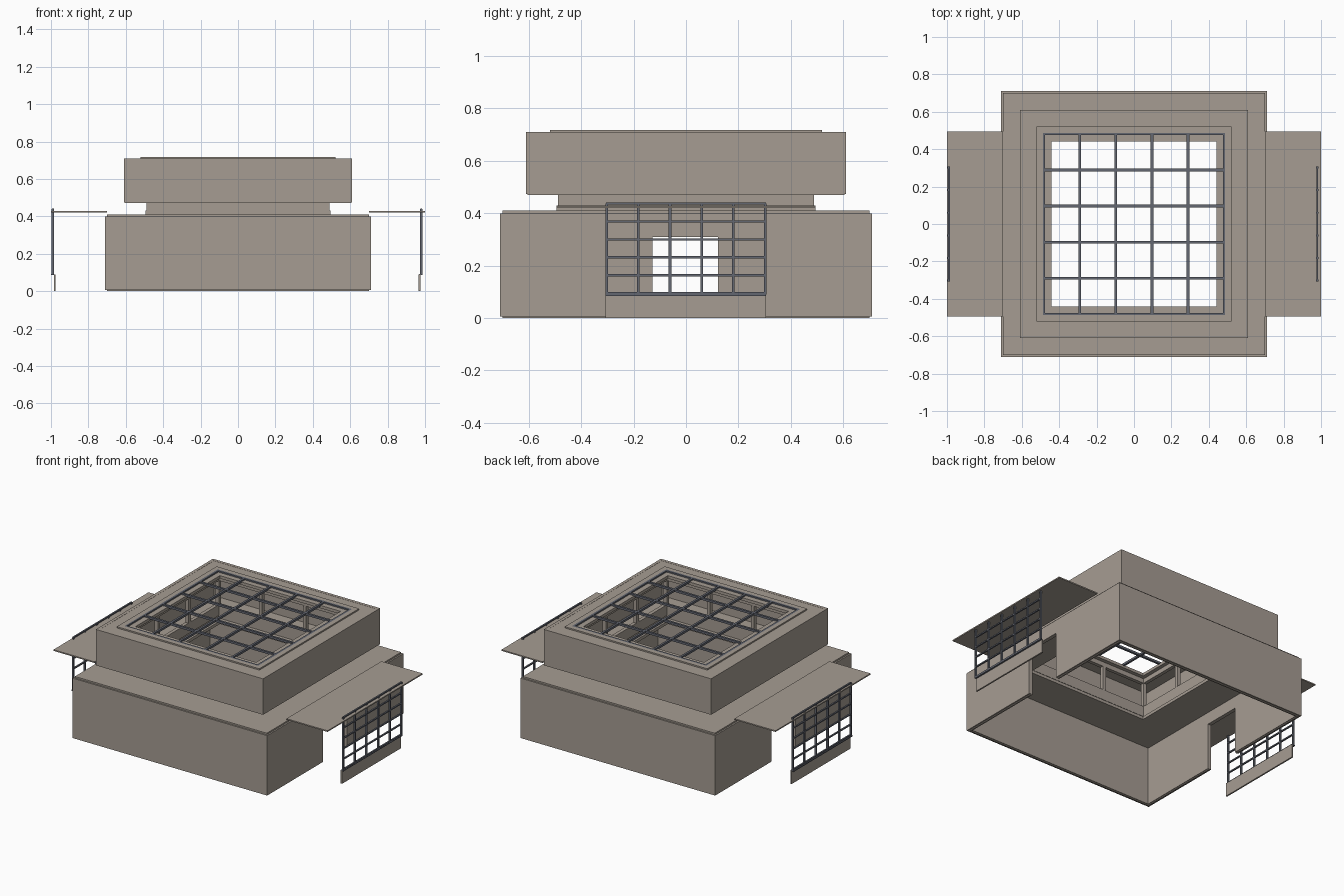
import bpy, bmesh

if "Cube" in bpy.data.objects:
    bpy.data.objects.remove(bpy.data.objects["Cube"])

def material(name, rgb):
    m = bpy.data.materials.new(name)
    m.diffuse_color = (*rgb, 1)
    m.use_nodes = True
    m.node_tree.nodes["Principled BSDF"].inputs["Base Color"].default_value = m.diffuse_color
    return m

STONE = material("warm_grey_stone", (0.38, 0.335, 0.29))
METAL = material("blue_grey_metal", (0.125, 0.135, 0.165))

def finish(name, bm, mat):
    bmesh.ops.recalc_face_normals(bm, faces=bm.faces)
    me = bpy.data.meshes.new(name)
    bm.to_mesh(me)
    bm.free()
    me.materials.append(mat)
    ob = bpy.data.objects.new(name, me)
    bpy.context.collection.objects.link(ob)
    return ob

def add_box(bm, x0, x1, y0, y1, z0, z1):
    vs = bmesh.ops.create_cube(bm, size=1)["verts"]
    for v in vs:
        v.co = (x0 if v.co.x < 0 else x1, y0 if v.co.y < 0 else y1, z0 if v.co.z < 0 else z1)

def boxes(name, mat, dims):
    bm = bmesh.new()
    for d in dims:
        add_box(bm, *d)
    return finish(name, bm, mat)

def ring(name, outer, inner, z0, z1, mat=STONE):
    """Square tube: outer and inner are half widths."""
    bm = bmesh.new()
    sq = ((-1, -1), (1, -1), (1, 1), (-1, 1))
    loops = [[bm.verts.new((r * x, r * y, z)) for x, y in sq]
             for r, z in ((outer, z0), (outer, z1), (inner, z1), (inner, z0))]
    for k in range(4):
        a, b = loops[k], loops[(k + 1) % 4]
        for i in range(4):
            j = (i + 1) % 4
            bm.faces.new((a[i], a[j], b[j], b[i]))
    return finish(name, bm, mat)

# Lower storey walls, with a doorway through each side
W, T, D = 0.71, 0.025, 0.125
walls = [(-W, W, s * W if s < 0 else W - T, -W + T if s < 0 else W, 0.005, 0.40) for s in (-1, 1)]
for s in (-1, 1):
    x0, x1 = sorted((s * W, s * (W - T)))
    walls += [(x0, x1, -W + T, -D - 0.003, 0.005, 0.40),
              (x0, x1, D - 0.003, W - T, 0.005, 0.40),
              (x0, x1, -D - 0.003, D - 0.003, 0.31, 0.40)]
boxes("lower_walls", STONE, walls)

# Thin foot strip beneath the walls, left open at the doorways
foot = [(-0.70, 0.70, y, y + 0.01, 0, 0.005) for y in (-0.70, 0.69)]
for x in (-0.70, 0.69):
    foot += [(x, x + 0.01, -0.69, -D, 0, 0.005), (x, x + 0.01, D, 0.69, 0, 0.005)]
boxes("wall_foot", STONE, foot)

# Lower roof, neck and upper storey
ring("lower_roof", 0.70, 0.44, 0.39, 0.41)
ring("neck_sill", 0.495, 0.47, 0.41, 0.43)
ring("neck", 0.488, 0.465, 0.43, 0.50)
ring("upper_floor", 0.605, 0.485, 0.47, 0.48)
ring("upper_walls", 0.61, 0.59, 0.473, 0.71)
ring("upper_roof", 0.60, 0.44, 0.69, 0.709)
ring("roof_rim", 0.52, 0.487, 0.709, 0.718)
ring("clerestory_head", 0.488, 0.465, 0.66, 0.69)

# Posts between the inner window openings, three openings per side
posts = []
for t in (-0.476, -0.16, 0.16, 0.476):
    for s in (-0.476, 0.476):
        posts.append((t - 0.012, t + 0.012, s - 0.012, s + 0.012, 0.50, 0.66))
        if abs(t) < 0.4:
            posts.append((s - 0.012, s + 0.012, t - 0.012, t + 0.012, 0.50, 0.66))
boxes("clerestory_posts", STONE, posts)

# Skylight grating
bars = []
h = 0.007
for i in range(6):
    c = -0.483 + i * 0.193
    bars.append((c - h, c + h, -0.487, 0.487, 0.704, 0.718))
    bars.append((-0.487, 0.487, c - h, c + h, 0.704, 0.718))
boxes("skylight_grating", METAL, bars)

# Side canopies, screen walls and lattices
for side, s, lx in (("left", -1, -0.99), ("right", 1, 0.98)):
    x0, x1 = sorted((s * 0.70, s * 1.0))
    boxes(side + "_canopy", STONE, [(x0, x1, -0.495, 0.495, 0.42, 0.428)])
    bx = lx - s * 0.01
    boxes(side + "_screen_wall", STONE, [(bx - 0.005, bx + 0.005, -0.308, 0.305, 0, 0.088)])
    lat = [(lx - 0.011, lx + 0.006, -0.308, 0.305, 0.085, 0.092)]
    for i in range(6):
        y = -0.303 + i * 0.121
        z = 0.095 + i * 0.0685
        lat.append((lx - 0.006, lx + 0.006, y - 0.005, y + 0.005, 0.09, 0.438))
        lat.append((lx - 0.005, lx + 0.005, -0.306, 0.305, z - 0.004, z + 0.004))
    boxes(side + "_lattice", METAL, lat)
